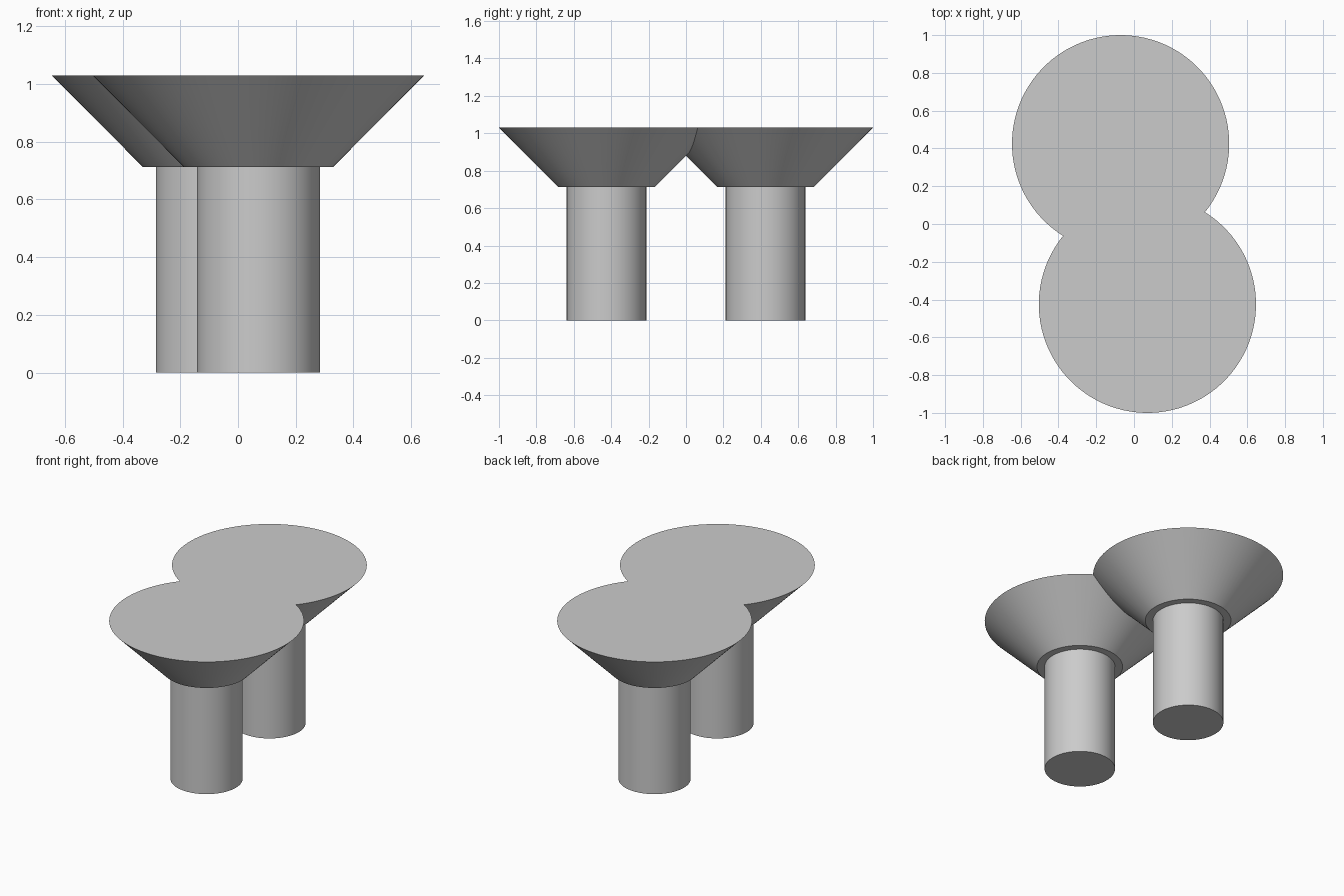
import bpy, bmesh, math
from mathutils import Matrix, Vector

if "Cube" in bpy.data.objects:
    bpy.data.objects.remove(bpy.data.objects["Cube"], do_unlink=True)

CENTRE = Vector((-0.071, 0.425, 0))   # rear pedestal axis, front one is opposite
COLUMN_R, CONE_R, TOP_R = 0.213, 0.259, 0.575
COLUMN_H, TOP_H = 0.713, 1.03
SEGMENTS = 96

grey = bpy.data.materials.new("concrete grey")
grey.use_nodes = True
colour = (0.6, 0.6, 0.6, 1)
grey.diffuse_color = colour
grey.node_tree.nodes["Principled BSDF"].inputs["Base Color"].default_value = colour


def frustum(bm, centre, r1, r2, z1, z2):
    """Add a capped cone or cylinder with a vertex row facing the other pedestal."""
    turn = Matrix.Rotation(math.atan2(centre.y, centre.x), 4, "Z")
    place = Matrix.Translation(centre + Vector((0, 0, (z1 + z2) / 2))) @ turn
    bmesh.ops.create_cone(bm, cap_ends=True, segments=SEGMENTS, radius1=r1,
                          radius2=r2, depth=z2 - z1, matrix=place)


def finish(bm, name):
    bmesh.ops.recalc_face_normals(bm, faces=bm.faces)
    mesh = bpy.data.meshes.new(name)
    bm.to_mesh(mesh)
    bm.free()
    mesh.materials.append(grey)
    obj = bpy.data.objects.new(name, mesh)
    bpy.context.collection.objects.link(obj)
    bpy.ops.object.select_all(action="DESELECT")
    obj.select_set(True)
    bpy.context.view_layer.objects.active = obj
    bpy.ops.object.shade_smooth_by_angle(angle=math.radians(30))


# Round columns
for name, centre in (("rear_column", CENTRE), ("front_column", -CENTRE)):
    bm = bmesh.new()
    frustum(bm, centre, COLUMN_R, COLUMN_R, 0, COLUMN_H)
    finish(bm, name)

# Flared top: one cone trimmed at the midplane, then its half-turn copy welded on
bm = bmesh.new()
frustum(bm, CENTRE, CONE_R, TOP_R, COLUMN_H, TOP_H)
bmesh.ops.bisect_plane(bm, geom=bm.verts[:] + bm.edges[:] + bm.faces[:],
                       plane_co=(0, 0, 0), plane_no=-CENTRE, clear_outer=True)
copy = bmesh.ops.duplicate(bm, geom=bm.verts[:] + bm.edges[:] + bm.faces[:])
bmesh.ops.rotate(bm, cent=(0, 0, 0), matrix=Matrix.Rotation(math.pi, 3, "Z"),
                 verts=[v for v in copy["geom"] if isinstance(v, bmesh.types.BMVert)])
bmesh.ops.remove_doubles(bm, verts=bm.verts, dist=0.0005)
finish(bm, "flared_top")
